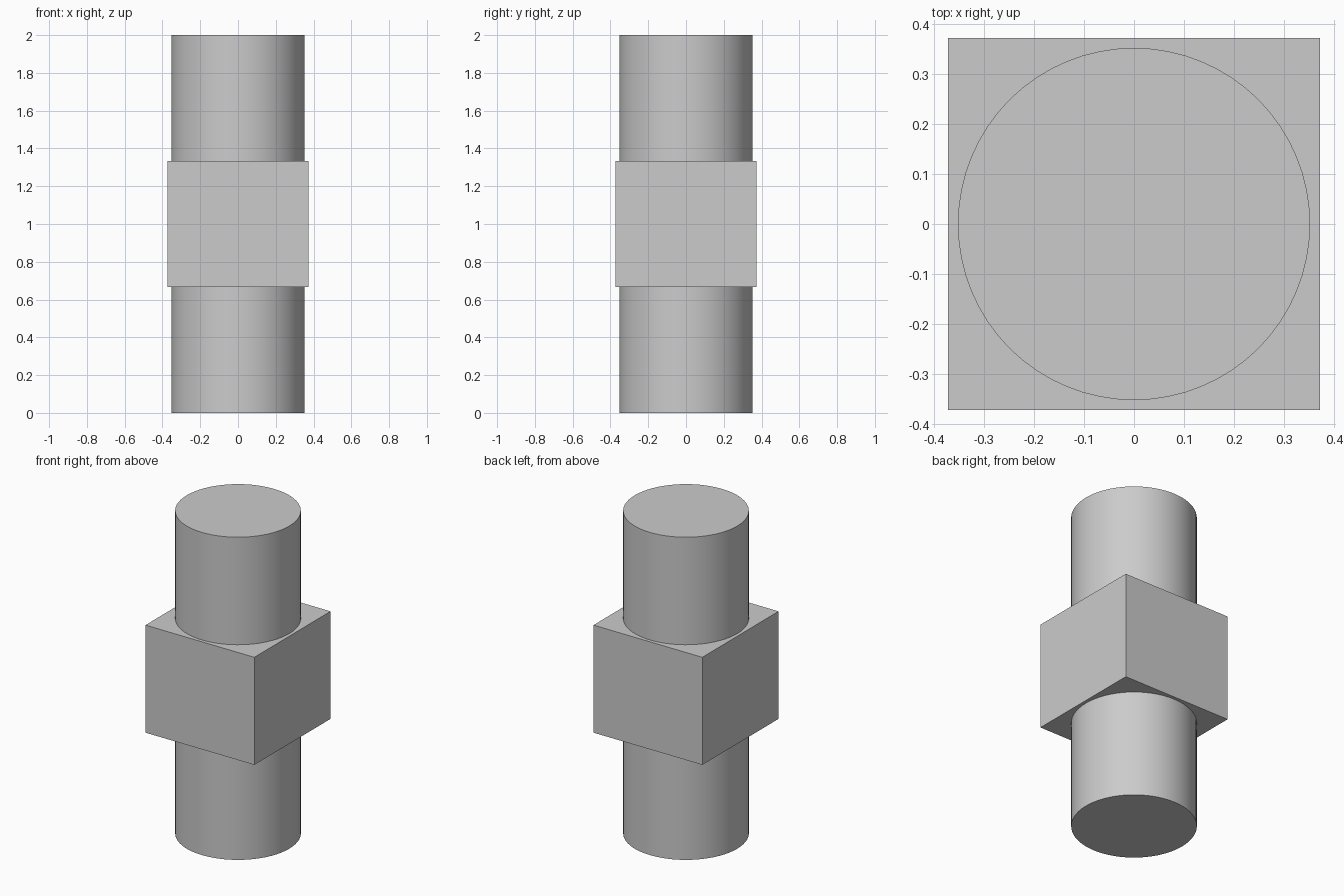
import bpy
import math

# Remove the default cube
default = bpy.data.objects.get("Cube")
if default:
    bpy.data.objects.remove(default, do_unlink=True)

# Single plain grey
grey = bpy.data.materials.new("light_grey")
grey.use_nodes = True
colour = (0.6, 0.6, 0.6, 1.0)
grey.diffuse_color = colour
grey.node_tree.nodes["Principled BSDF"].inputs["Base Color"].default_value = colour

RADIUS = 0.353
WIDTH = 0.746
THIRD = 2 / 3


def finish(name):
    obj = bpy.context.object
    obj.name = name
    obj.data.materials.append(grey)
    return obj


# Round shafts below and above the block
for name, z in (("lower_shaft", THIRD / 2), ("upper_shaft", 2 - THIRD / 2)):
    bpy.ops.mesh.primitive_cylinder_add(
        vertices=64, radius=RADIUS, depth=THIRD, location=(0, 0, z))
    finish(name)
    bpy.ops.object.shade_smooth_by_angle(angle=math.radians(30))

# Square block in the middle
bpy.ops.mesh.primitive_cube_add(size=1, location=(0, 0, 1))
block = finish("middle_block")
block.scale = (WIDTH, WIDTH, THIRD)
bpy.ops.object.transform_apply(location=False, rotation=False, scale=True)
